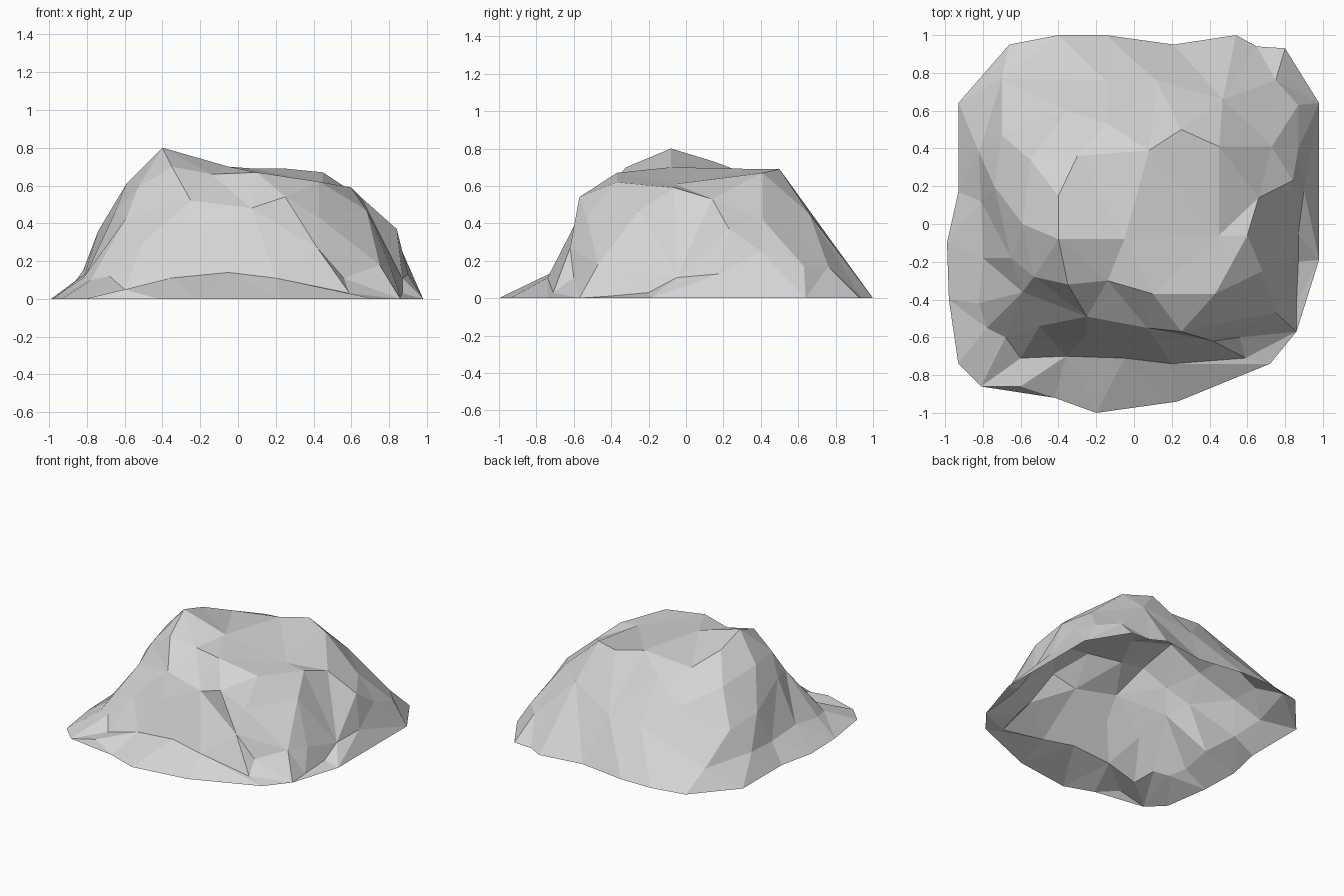
import bpy
import bmesh
from mathutils import Vector
from mathutils.geometry import delaunay_2d_cdt

default_cube = bpy.data.objects.get("Cube")
if default_cube:
    bpy.data.objects.remove(default_cube, do_unlink=True)


def make_material(name, colour):
    material = bpy.data.materials.new(name)
    material.use_nodes = True
    material.diffuse_color = colour
    shader = material.node_tree.nodes["Principled BSDF"]
    shader.inputs["Base Color"].default_value = colour
    shader.inputs["Roughness"].default_value = 0.9
    return material


# Ground outline, counter-clockwise from the front tip
outline = [
    (-.2, -1), (.23, -.94), (.72, -.74), (.86, -.57), (.98, -.19), (.98, .64),
    (.8, .93), (.65, .94), (.54, 1), (.21, .95), (-.15, 1), (-.4, 1),
    (-.66, .95), (-.93, .64), (-.93, .17), (-.99, -.1), (-.98, -.4),
    (-.93, -.74), (-.81, -.86), (-.42, -.92),
]

# Crest: peak, flat top and the ledge at its back
crest = [
    (-.4, -.08, .8), (-.05, -.08, .7), (-.35, -.32, .7), (-.14, -.3, .66),
    (.1, -.37, .67), (.43, -.37, .62), (.45, -.06, .61), (.45, .41, .67),
    (.25, .5, .69), (.08, .39, .69), (-.4, .15, .73),
]

# Front cliff and the apron at its foot
front_cliff = [
    (-.25, -.49, .52), (.07, -.55, .48), (.25, -.57, .54), (.43, -.53, .43),
    (.42, -.62, .27), (.59, -.71, .03), (.56, -.6, .11), (.2, -.74, .11),
    (-.05, -.71, .14), (-.36, -.7, .11), (-.25, -.59, .35), (-.5, -.54, .3),
    (-.6, -.71, .05), (-.68, -.6, .12), (-.6, -.86, .05),
]

# Right-hand bluff with its stepped overhang and low skirt
east_bluff = [
    (.6, -.06, .59), (.66, .14, .53), (.84, .23, .37), (.68, -.25, .47),
    (.75, -.47, .18), (.81, -.32, .16), (.86, -.42, .01), (.87, -.2, .03),
    (.87, -.05, .11), (.9, .18, .13), (.73, .41, .42), (.87, .4, .25),
    (.87, .63, .17), (.75, .76, .17),
]

# Left-hand flank
west_flank = [
    (-.53, -.28, .59), (-.59, -.36, .43), (-.78, -.55, .1), (-.82, -.42, .11),
    (-.65, -.18, .46), (-.8, -.18, .14), (-.59, 0, .61), (-.81, .12, .13),
    (-.74, .2, .36), (-.55, .34, .56), (-.82, .38, .15), (-.7, .47, .32),
    (-.7, .77, .14),
]

# Sloping back
back_slope = [
    (.47, .66, .45), (.12, .76, .33), (-.14, .53, .6), (-.35, .6, .45),
    (-.3, .36, .65), (-.15, .76, .31),
]

# Sharp edges: back ledge and spur, apron lip, fin, bluff edge, skirt
creases = [
    [(-.05, -.08), (.08, .39), (.25, .5), (.45, .41)],
    [(.25, .5), (.12, .76)],
    [(.2, -.74), (.72, -.74)],
    [(.42, -.62), (.59, -.71)],
    [(.68, -.25), (.6, -.06), (.66, .14), (.84, .23)],
    [(.86, -.42), (.87, -.2), (.87, -.05), (.9, .18)],
]


def build_shell(name, rim, features, creases, material):
    """Triangulate the rim and the feature points into one open faceted shell."""
    points = [Vector((x, y, 0)) for x, y in rim]
    for feature in features:
        points.extend(Vector(p) for p in feature)
    flat = [p.to_2d() for p in points]

    def index_of(spot):
        return min(range(len(flat)), key=lambda i: (flat[i] - Vector(spot)).length)

    fixed = [(i, (i + 1) % len(rim)) for i in range(len(rim))]
    for path in creases:
        chain = [index_of(spot) for spot in path]
        fixed.extend(zip(chain, chain[1:]))
    verts, _, faces, sources, _, _ = delaunay_2d_cdt(flat, fixed, [], 1, 1e-5)

    bm = bmesh.new()
    corners = [bm.verts.new((v.x, v.y, points[s[0]].z))
               for v, s in zip(verts, sources)]
    for face in faces:
        bm.faces.new([corners[i] for i in face])

    # Turn the free diagonals so the triangles follow the ridges
    bm.verts.index_update()
    locked = {frozenset(pair) for pair in fixed}
    free = [e for e in bm.edges
            if frozenset(sources[v.index][0] for v in e.verts) not in locked]
    bmesh.ops.beautify_fill(bm, faces=bm.faces, edges=free, method="ANGLE")
    bm.normal_update()
    for face in bm.faces:
        if face.normal.z < 0:
            face.normal_flip()
        face.smooth = False

    mesh = bpy.data.meshes.new(name)
    bm.to_mesh(mesh)
    bm.free()
    mesh.materials.append(material)
    shell = bpy.data.objects.new(name, mesh)
    bpy.context.collection.objects.link(shell)
    return shell


stone = make_material("stone grey", (.66, .66, .66, 1))
build_shell("rock", outline,
            [crest, front_cliff, east_bluff, west_flank, back_slope],
            creases, stone)
